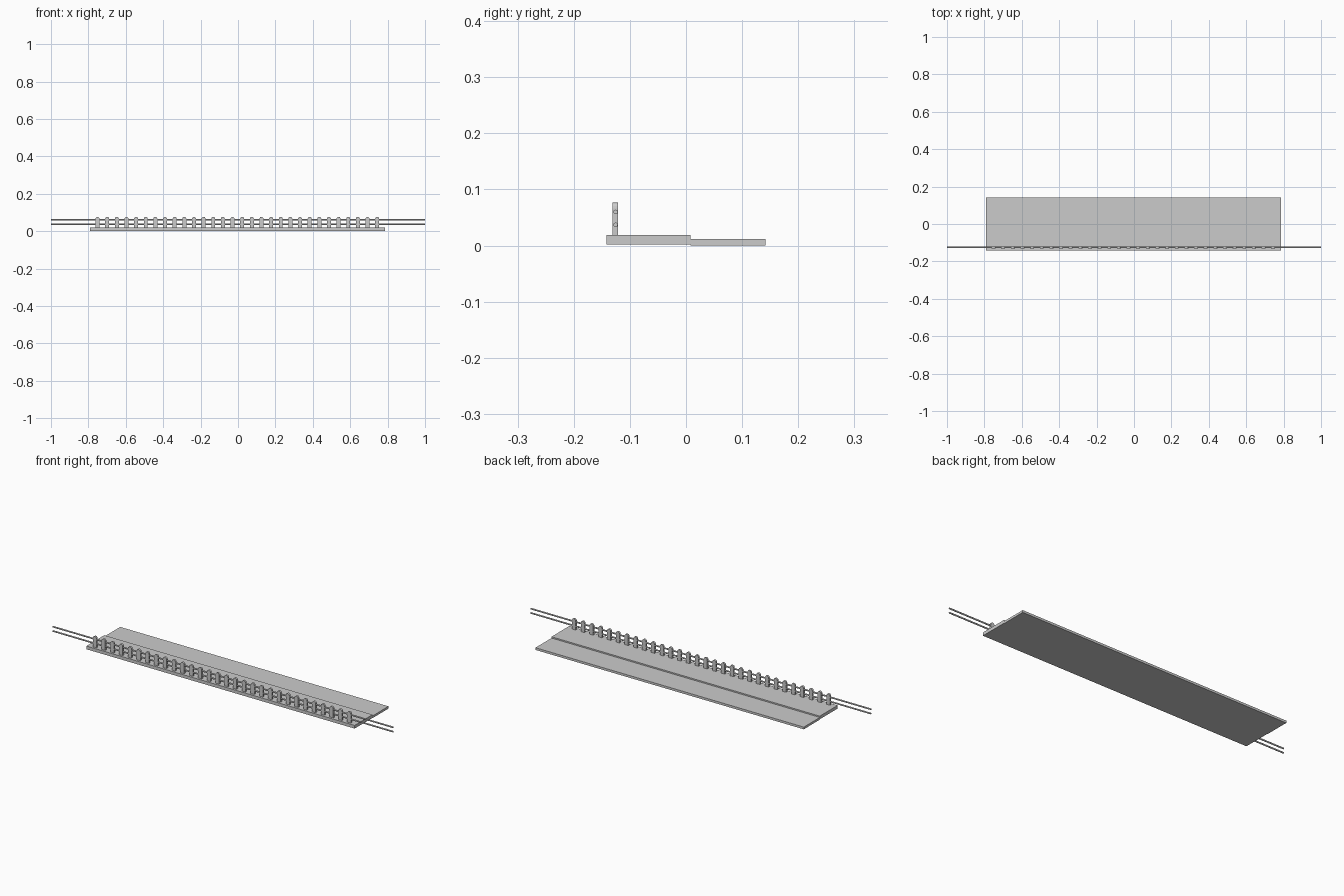
import bpy, bmesh, math

if "Cube" in bpy.data.objects:
    bpy.data.objects.remove(bpy.data.objects["Cube"])

def make(name, bm):
    bmesh.ops.recalc_face_normals(bm, faces=bm.faces)
    me = bpy.data.meshes.new(name)
    bm.to_mesh(me)
    bm.free()
    ob = bpy.data.objects.new(name, me)
    bpy.context.collection.objects.link(ob)
    return ob

def box(name, x0, x1, y0, y1, z0, z1):
    bm = bmesh.new()
    bmesh.ops.create_cube(bm, size=1)
    for v in bm.verts:
        v.co = (x1 if v.co.x > 0 else x0, y1 if v.co.y > 0 else y0, z1 if v.co.z > 0 else z0)
    return make(name, bm)

# Two pavement slabs, the kerb side slightly higher
X0, X1 = -0.792, 0.785
box("front_slab", X0, X1, -0.142, 0.008, 0.002, 0.019)
box("rear_slab", X0, X1, 0.008, 0.142, 0.0, 0.012)

# Railing posts with arched tops
def post(i, x):
    r, top, y0, y1 = 0.0105, 0.077, -0.131, -0.121
    profile = [(-r, 0.018), (r, 0.018)]
    profile += [(r * math.cos(a), top - r + r * math.sin(a))
                for a in (math.pi * k / 8 for k in range(9))]
    bm = bmesh.new()
    face = bm.faces.new([bm.verts.new((x + px, y0, pz)) for px, pz in profile])
    ext = bmesh.ops.extrude_face_region(bm, geom=[face])["geom"]
    bmesh.ops.translate(bm, vec=(0, y1 - y0, 0),
                        verts=[g for g in ext if isinstance(g, bmesh.types.BMVert)])
    make(f"post_{i + 1:02d}", bm)

for i in range(30):
    post(i, -0.751 + i * 1.495 / 29)

# Two long round rails running through the posts
for name, z in (("lower_rail", 0.037), ("upper_rail", 0.060)):
    bpy.ops.mesh.primitive_cylinder_add(vertices=16, radius=0.004, depth=2,
                                        location=(0, -0.1255, z), rotation=(0, math.pi / 2, 0))
    bpy.context.object.name = name
    bpy.ops.object.shade_smooth_by_angle()
